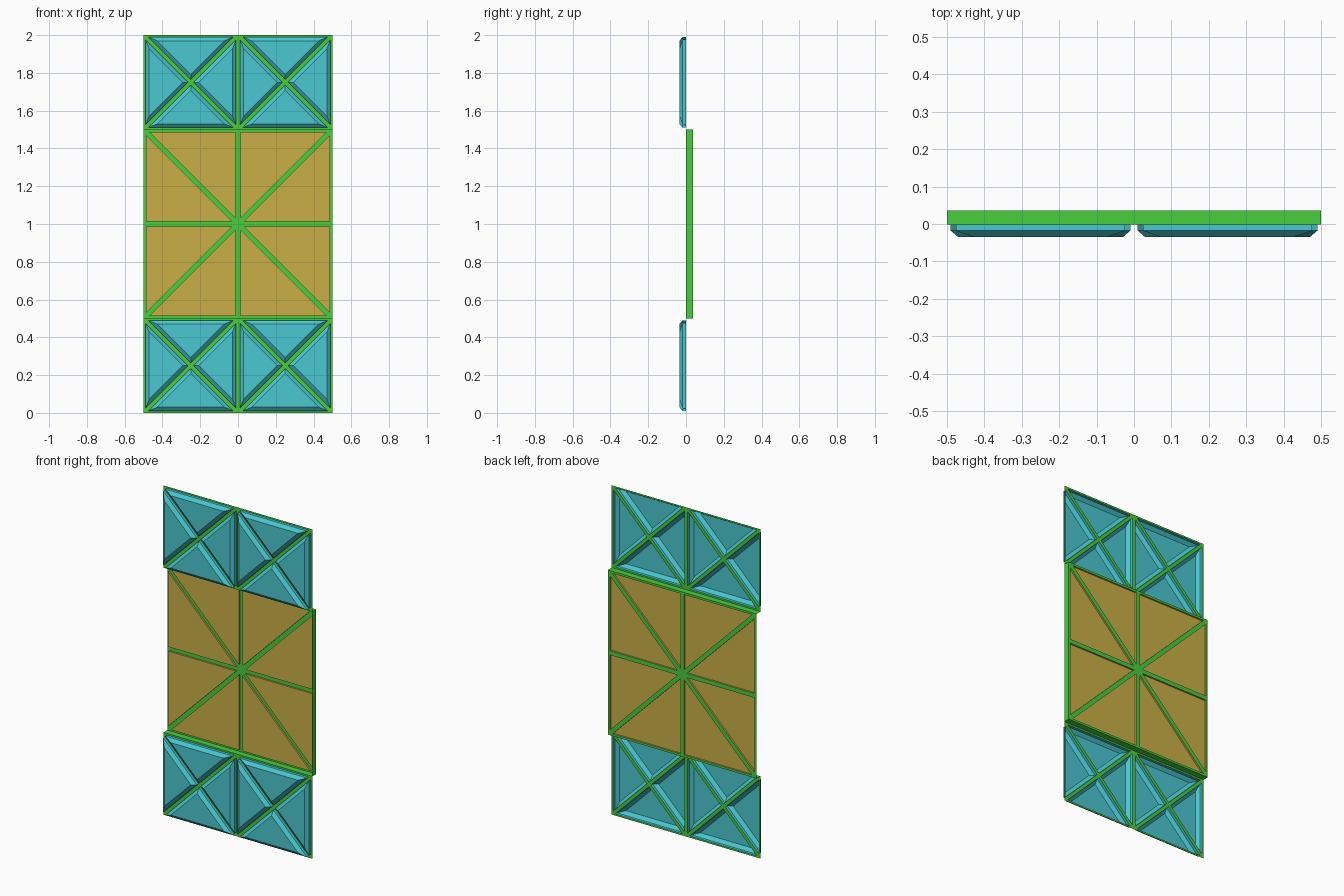
import bpy
import bmesh
from math import cos, sin, pi

default = bpy.data.objects.get("Cube")
if default:
    bpy.data.objects.remove(default)

SHEET_Y = -0.001     # plane of the upper and lower panels
BACK_Y = 0.036       # plane of the set-back centre panel


def material(name, rgb):
    mat = bpy.data.materials.new(name)
    mat.use_nodes = True
    mat.diffuse_color = (*rgb, 1)
    mat.node_tree.nodes["Principled BSDF"].inputs["Base Color"].default_value = (*rgb, 1)
    return mat


GREEN = material("green_frame", (0.065, 0.62, 0.047))
CYAN = material("cyan_panel", (0.068, 0.58, 0.64))
GOLD = material("gold_panel", (0.6, 0.43, 0.063))


def add_object(name, bm, mats):
    mesh = bpy.data.meshes.new(name)
    bm.to_mesh(mesh)
    bm.free()
    for mat in mats:
        mesh.materials.append(mat)
    obj = bpy.data.objects.new(name, mesh)
    bpy.context.collection.objects.link(obj)
    return obj


def add_fan(bm, x, z, y, half, sides):
    """Square of triangles meeting at its centre, facing the front."""
    rim = []
    for i in range(sides):
        a = pi / 4 + 2 * pi * i / sides
        r = half / max(abs(cos(a)), abs(sin(a)))
        rim.append(bm.verts.new((x + r * cos(a), y, z + r * sin(a))))
    centre = bm.verts.new((x, y, z))
    for i in range(sides):
        bm.faces.new((centre, rim[i], rim[(i + 1) % sides]))


def raise_panels(bm, steps):
    """Inset every triangle in turn; the first ring stays as the frame."""
    bmesh.ops.remove_doubles(bm, verts=bm.verts[:], dist=0.0001)
    bm.normal_update()
    panels = bm.faces[:]
    for i, (thickness, depth) in enumerate(steps):
        ring = bmesh.ops.inset_individual(
            bm, faces=panels, thickness=thickness, depth=depth,
            use_even_offset=True)["faces"]
        for face in ring:
            face.material_index = min(i, 1)
    for face in panels:
        face.material_index = 1


# Upper and lower rows: hollow raised cyan panels with bevelled rims
for name, z in (("lower_panels", 0.25), ("upper_panels", 1.75)):
    bm = bmesh.new()
    for x in (-0.25, 0.25):
        add_fan(bm, x, z, SHEET_Y, 0.25, 4)
    raise_panels(bm, ((0.01, 0), (0, 0.017), (0.02, 0.017)))
    add_object(name, bm, (GREEN, CYAN))

# Centre: eight shallow gold panels set back behind the rows
bm = bmesh.new()
add_fan(bm, 0, 1, BACK_Y, 0.5, 8)
raise_panels(bm, ((0.013, 0), (0, 0.01)))
add_object("centre_panels", bm, (GREEN, GOLD))

# Walls joining the centre to the rows, open on the right side
bm = bmesh.new()
path = ((-0.5, 0.5), (0.5, 0.5), (0.5, 1.5), (-0.5, 1.5))
front = [bm.verts.new((x, SHEET_Y, z)) for x, z in path]
back = [bm.verts.new((x, BACK_Y, z)) for x, z in path]
for i in range(len(path) - 1):
    bm.faces.new((front[i], front[i + 1], back[i + 1], back[i]))
add_object("centre_walls", bm, (GREEN,))
